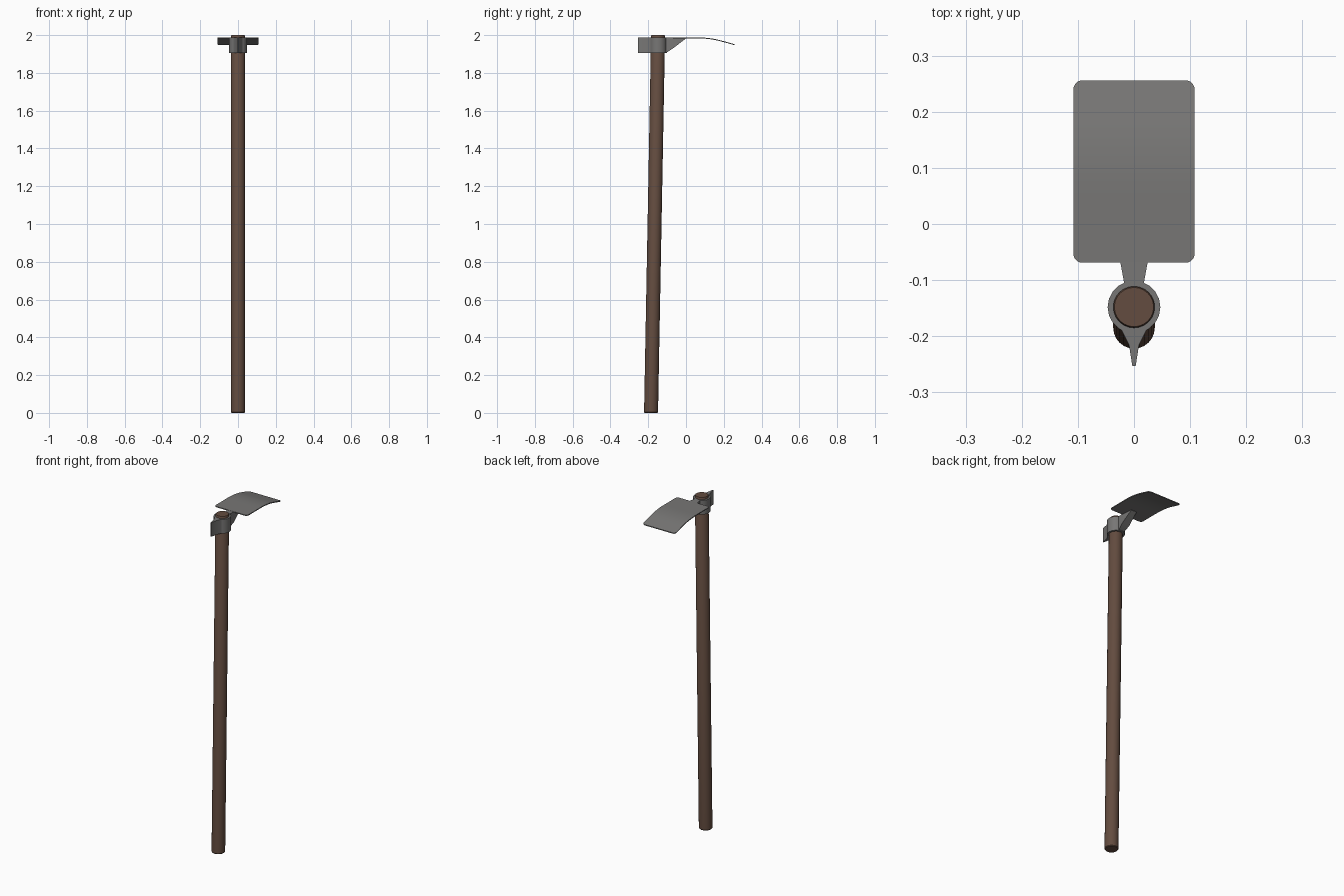
import bpy, bmesh, math

if "Cube" in bpy.data.objects:
    bpy.data.objects.remove(bpy.data.objects["Cube"])


def material(name, col):
    m = bpy.data.materials.new(name)
    m.diffuse_color = (*col, 1)
    m.use_nodes = True
    m.node_tree.nodes["Principled BSDF"].inputs["Base Color"].default_value = m.diffuse_color
    return m


wood = material("dark wood", (0.125, 0.072, 0.05))
steel = material("grey steel", (0.185, 0.182, 0.178))


def make(name, verts, faces, mat, angle=35):
    me = bpy.data.meshes.new(name)
    me.from_pydata(verts, [], faces)
    bm = bmesh.new()
    bm.from_mesh(me)
    bmesh.ops.recalc_face_normals(bm, faces=bm.faces)
    bm.to_mesh(me)
    bm.free()
    me.materials.append(mat)
    ob = bpy.data.objects.new(name, me)
    bpy.context.collection.objects.link(ob)
    bpy.context.view_layer.objects.active = ob
    for o in bpy.context.selected_objects:
        o.select_set(False)
    ob.select_set(True)
    bpy.ops.object.shade_smooth_by_angle(angle=math.radians(angle))
    return ob


def loft(name, rings, mat, closed=False, angle=35):
    """Join equal rings; cap both ends, or close the loop of rings."""
    n, k = len(rings[0]), len(rings)
    faces = []
    for r in range(k if closed else k - 1):
        a, b = r * n, (r + 1) % k * n
        for i in range(n):
            j = (i + 1) % n
            faces.append((a + i, a + j, b + j, b + i))
    if not closed:
        faces += [tuple(range(n)), tuple(range((k - 1) * n, k * n))]
    return make(name, [v for r in rings for v in r], faces, mat, angle)


def circle(y, z, r, n=24):
    return [(r * math.cos(2 * math.pi * i / n), y + r * math.sin(2 * math.pi * i / n), z)
            for i in range(n)]


def section(y, w, z0, z1):
    return [(-w, y, z0), (w, y, z0), (w, y, z1), (-w, y, z1)]


# Slightly leaning round handle, with small chamfers at the ends
loft("handle", [circle(-0.185, 0, 0.034), circle(-0.185, 0.004, 0.037),
                circle(-0.148, 1.996, 0.037), circle(-0.148, 2.0, 0.035)], wood)

# Socket ring around the handle
cy, zb, zt = -0.148, 1.904, 1.988
loft("socket", [circle(cy, zb, 0.047, 20), circle(cy, zt, 0.047, 20),
                circle(cy, zt, 0.036, 20), circle(cy, zb, 0.036, 20)], steel, closed=True)

# Tapered rear spike
loft("rear_spike", [section(-0.253, 0.003, zb, zt), section(-0.215, 0.009, zb, zt),
                    section(-0.186, 0.024, zb, zt)], steel, angle=20)

# Wedge neck rising from the socket to the blade underside
loft("neck", [section(-0.111, 0.017, zb, zt), section(-0.103, 0.018, zb + 0.003, zt),
              section(-0.07, 0.024, 1.929, 1.987),
              section(0.0, 0.018, 1.982, 1.985)], steel, angle=20)


# Thin blade with rounded corners that bends down toward its edge
def drop(y):
    t = max(0.0, y - 0.06)
    if t < 0.10:
        return 1.0 * t * t
    return 0.01 + 0.25 * (t - 0.10) + 0.2 * (t - 0.10) ** 2


y0, y1, w, r = -0.069, 0.256, 0.108, 0.016
arc = [(r - r * math.cos(a), r - r * math.sin(a)) for a in
       [math.pi / 2 * i / 5 for i in range(6)]]
stations = [(y0 + d, w - inset) for d, inset in arc]
stations += [(y0 + r + (y1 - y0 - 2 * r) * i / 14, w) for i in range(1, 14)]
stations += [(y1 - d, w - inset) for d, inset in reversed(arc)]
loft("blade", [section(y, x, 1.983 - drop(y), 1.988 - drop(y)) for y, x in stations], steel)
